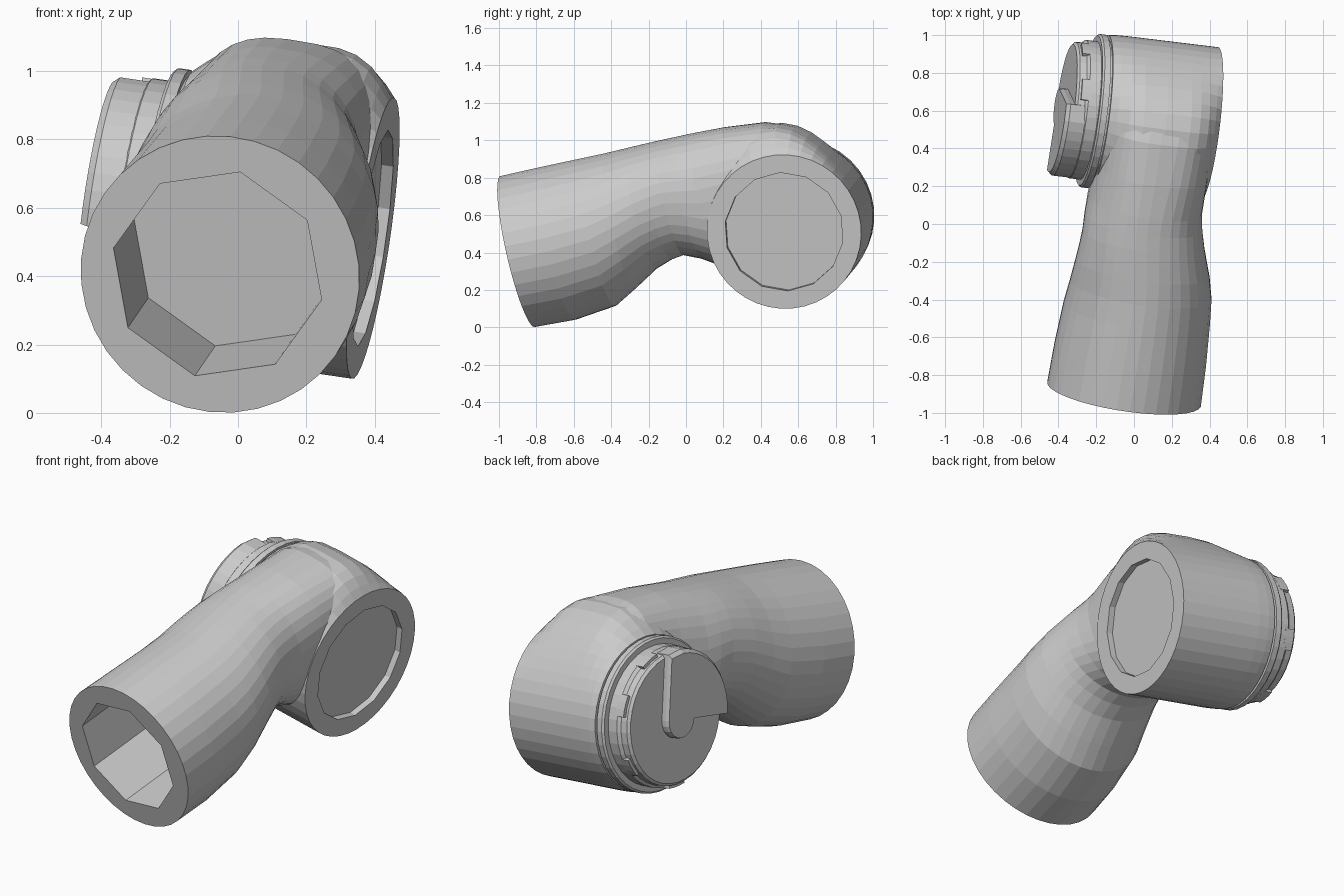
import bpy, bmesh, math
from mathutils import Vector, Matrix

if "Cube" in bpy.data.objects:
    bpy.data.objects.remove(bpy.data.objects["Cube"])

# Working frame: X = joint axis, Y = along the tube, Z = across both
along = Vector((0.15, 0.97, 0.22)).normalized()
side = Vector((0.985, -0.10, -0.14))
side = (side - along * side.dot(along)).normalized()
up = side.cross(along)
FRAME = Matrix((side, along, up)).transposed().to_4x4()
FRAME.translation = Vector((-0.05, -0.9, 0.405))
JOINT = FRAME.inverted() @ Vector((0.395, 0.524, 0.511))  # centre of the open side face
JY, JZ = JOINT.y, JOINT.z

grey = bpy.data.materials.new("light_grey")
grey.diffuse_color = (0.6, 0.6, 0.6, 1)
grey.use_nodes = True
grey.node_tree.nodes["Principled BSDF"].inputs["Base Color"].default_value = grey.diffuse_color


def loft(name, rings):
    """Skin a list of equal-length point rings and close both ends."""
    bm = bmesh.new()
    rows = [[bm.verts.new(p) for p in ring] for ring in rings]
    n = len(rows[0])
    for a, b in zip(rows, rows[1:]):
        for i in range(n):
            j = (i + 1) % n
            bm.faces.new((a[i], a[j], b[j], b[i]))
    bm.faces.new(rows[0])
    bm.faces.new(rows[-1])
    bmesh.ops.recalc_face_normals(bm, faces=bm.faces)
    mesh = bpy.data.meshes.new(name)
    bm.to_mesh(mesh)
    bm.free()
    mesh.materials.append(grey)
    ob = bpy.data.objects.new(name, mesh)
    bpy.context.collection.objects.link(ob)
    return ob


def circle(r, n, start=0.0):
    return [(r * math.cos(start + 2 * math.pi * i / n),
             r * math.sin(start + 2 * math.pi * i / n)) for i in range(n)]


def lathe(name, profile, n=36):
    """Turned part on the joint axis, profile = (x, radius)."""
    return loft(name, [[(x, JY + p, JZ + q) for p, q in circle(r, n, 0.05)] for x, r in profile])


def prism(name, outline, layers):
    """Plate on the joint axis, outline = (y, z) around the axis, layers = (x, scale)."""
    return loft(name, [[(x, JY + p * k, JZ + q * k) for p, q in outline] for x, k in layers])


def boolean(ob, cutter, operation):
    mod = ob.modifiers.new(operation, 'BOOLEAN')
    mod.operation, mod.solver, mod.object = operation, 'EXACT', cutter
    bpy.context.view_layer.update()
    mesh = bpy.data.meshes.new_from_object(ob.evaluated_get(bpy.context.evaluated_depsgraph_get()))
    ob.modifiers.clear()
    ob.data = mesh
    bpy.data.objects.remove(cutter)


def signed_pow(v, e):
    return math.copysign(abs(v) ** e, v)


# Tube that narrows to a waist, then swells into the domed elbow
# (position, left, right, bottom, top, roundness exponent)
sections = [
    (0.00, -0.415, 0.41, -0.415, 0.415, 2.0),
    (0.22, -0.408, 0.405, -0.425, 0.415, 2.0),
    (0.45, -0.395, 0.39, -0.40, 0.412, 2.0),
    (0.58, -0.385, 0.375, -0.33, 0.41, 2.0),
    (0.71, -0.378, 0.34, -0.255, 0.41, 2.05),
    (0.80, -0.372, 0.308, -0.226, 0.409, 2.1),
    (0.87, -0.368, 0.285, -0.218, 0.408, 2.15),
    (0.96, -0.366, 0.262, -0.26, 0.406, 2.2),
    (1.05, -0.358, 0.255, -0.32, 0.405, 2.3),
    (1.23, -0.34, 0.258, -0.33, 0.398, 2.5),
    (1.45, -0.33, 0.262, -0.30, 0.375, 2.7),
    (1.54, -0.32, 0.25, -0.28, 0.342, 2.7),
    (1.62, -0.31, 0.24, -0.25, 0.285, 2.6),
    (1.75, -0.31, 0.24, -0.25, 0.14, 2.6),
    (1.84, -0.31, 0.24, -0.25, -0.03, 2.6),
]
rings = []
for s, l, r, b, t, e in sections:
    if s > 1:
        r = min(r, JOINT.x - 0.004)  # stay behind the open side face
    rings.append([((l + r) / 2 + (r - l) / 2 * signed_pow(p, 2 / e), s,
                   (b + t) / 2 + (t - b) / 2 * signed_pow(q, 2 / e)) for p, q in circle(1, 36, 0.04)])
housing = loft("arm_housing", rings)

# Joint barrel with a swollen crown, fused to the tube: (x, radius, crown height)
barrel_profile = [
    (-0.34, 0.41, 0.0), (-0.30, 0.414, 0.032), (-0.24, 0.416, 0.08), (-0.17, 0.416, 0.118),
    (-0.05, 0.416, 0.13), (0.08, 0.416, 0.128), (JOINT.x - 0.12, 0.416, 0.115),
    (JOINT.x - 0.07, 0.416, 0.085), (JOINT.x - 0.03, 0.416, 0.042), (JOINT.x, 0.416, 0.0)]
rings = []
for x, r, crown in barrel_profile:
    rings.append([(x, JY + p * (r + crown * max(0, q) ** 5), JZ + q * (r + crown * max(0, q) ** 5))
                  for p, q in circle(1, 40, 0.03)])
boolean(housing, loft("barrel", rings), 'UNION')

# Faceted socket in the tube end and shallow socket in the side face
socket = loft("tube_socket", [[(p - 0.01, s, q) for p, q in circle(0.315, 8, -0.1)] for s in (-0.1, 0.4)])
boolean(housing, socket, 'DIFFERENCE')
boolean(housing, lathe("side_socket", [(JOINT.x - 0.035, 0.32), (JOINT.x + 0.1, 0.32)], 14), 'DIFFERENCE')
parts = [housing]

# Seal ring with a groove behind it
parts.append(lathe("seal_ring", [(-0.32, 0.39), (-0.352, 0.39), (-0.352, 0.41),
                                 (-0.385, 0.41), (-0.395, 0.40)]))

# End cap: stepped disc
parts.append(lathe("end_cap", [(-0.38, 0.37), (-0.455, 0.37), (-0.47, 0.355),
                               (-0.507, 0.352), (-0.52, 0.338)]))

# Raised quarter panel joined to a round hub
panel = [(0.1, 0.08), (0.1, 0.343)]
panel += [(0.366 * math.cos(a), 0.366 * math.sin(a))
          for a in (math.radians(80 + 100 * i / 12) for i in range(1, 13))]
panel += [(0.1 * math.cos(a), 0.1 * math.sin(a))
          for a in (math.radians(180 + 180 * i / 10) for i in range(11))]
parts.append(prism("raised_panel", panel, [(-0.45, 1), (-0.545, 1), (-0.566, 0.95)]))

# Small lugs around the cap rim
for k, deg in enumerate((-100, -40, 15, 60)):
    arc = [math.radians(deg + d) for d in (-9, -3, 3, 9)]
    outline = [(0.33 * math.cos(a), 0.33 * math.sin(a)) for a in arc]
    outline += [(0.37 * math.cos(a), 0.37 * math.sin(a)) for a in reversed(arc)]
    parts.append(prism(f"rim_lug_{k + 1}", outline, [(-0.44, 1), (-0.495, 1)]))

# Place everything in the world frame
for ob in parts:
    ob.data.transform(FRAME)
    ob.data.update()
